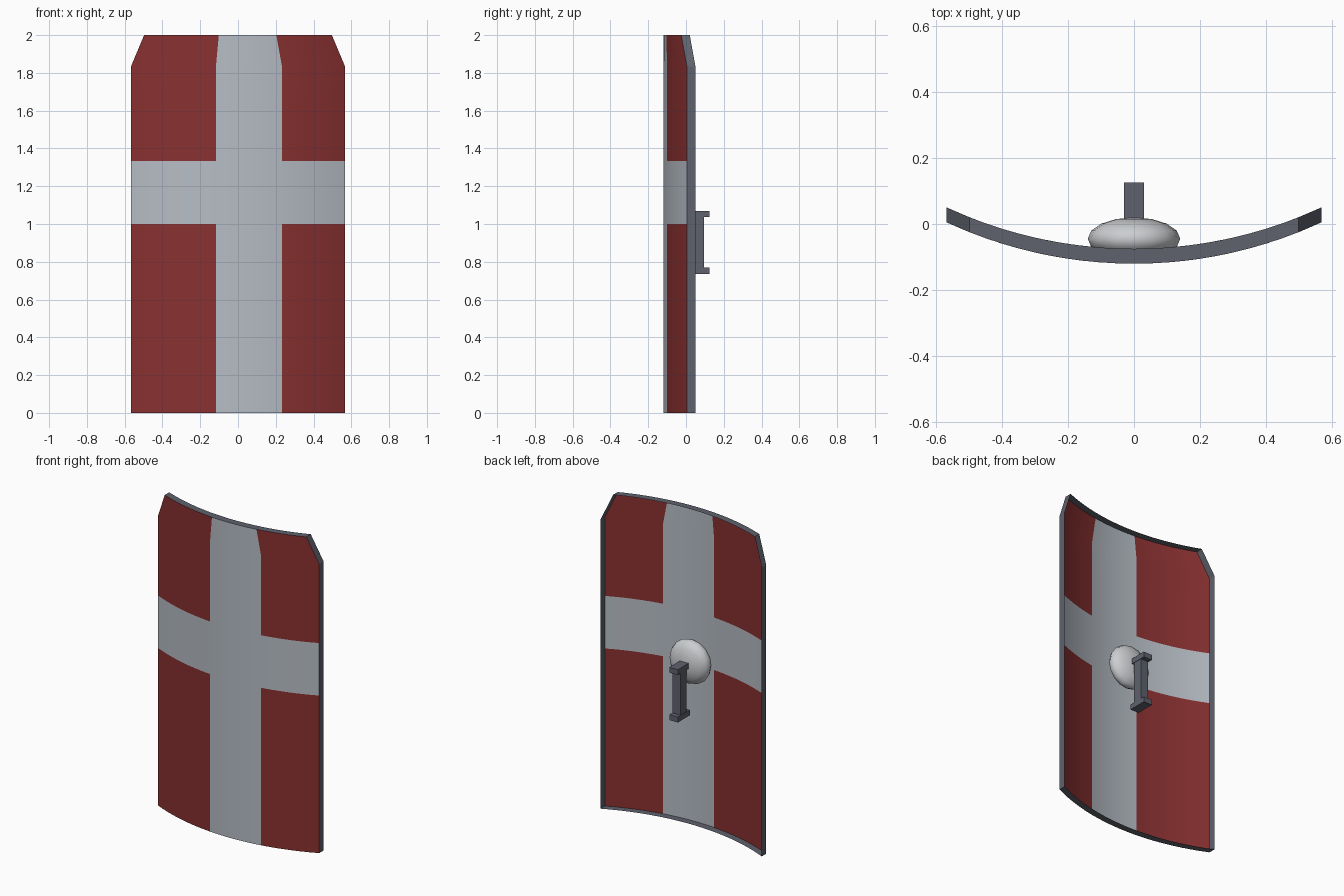
import bpy, bmesh, math
from mathutils import Matrix, Vector

cube = bpy.data.objects.get("Cube")
if cube:
    bpy.data.objects.remove(cube, do_unlink=True)

COLS, ROWS = 20, 12
HALF_WIDTH, HEIGHT, RADIUS = 0.567, 2.0, 1.348
FRONT_Y, DEPTH = -0.12, 0.045
TOP_TAPER = 0.87


def material(name, color):
    m = bpy.data.materials.new(name)
    m.use_nodes = True
    m.diffuse_color = (*color, 1)
    m.node_tree.nodes["Principled BSDF"].inputs["Base Color"].default_value = (*color, 1)
    return m


red = material("dark red", (0.25, 0.03, 0.03))
pale = material("pale grey", (0.47, 0.51, 0.56))
iron = material("dark iron", (0.115, 0.122, 0.155))
steel = material("bright steel", (0.60, 0.61, 0.63))


def finish(bm, name, mats, angle=None):
    mesh = bpy.data.meshes.new(name)
    bm.to_mesh(mesh)
    bm.free()
    for m in mats:
        mesh.materials.append(m)
    obj = bpy.data.objects.new(name, mesh)
    bpy.context.collection.objects.link(obj)
    if angle:
        bpy.ops.object.select_all(action="DESELECT")
        obj.select_set(True)
        bpy.context.view_layer.objects.active = obj
        bpy.ops.object.shade_smooth_by_angle(angle=math.radians(angle))
    return obj


def curved_sheet():
    """Curved board whose top row of faces tapers to clipped corners."""
    bm = bmesh.new()
    half_angle = math.asin(HALF_WIDTH / RADIUS)
    grid = []
    for r in range(ROWS + 1):
        taper = TOP_TAPER if r == ROWS else 1
        row = []
        for c in range(COLS + 1):
            a = half_angle * taper * (2 * c / COLS - 1)
            row.append(bm.verts.new((RADIUS * math.sin(a),
                                     FRONT_Y + RADIUS * (1 - math.cos(a)),
                                     HEIGHT * r / ROWS)))
        grid.append(row)
    for r in range(ROWS):
        for c in range(COLS):
            f = bm.faces.new((grid[r][c], grid[r][c + 1],
                              grid[r + 1][c + 1], grid[r + 1][c]))
            # Pale cross: one upright band and one level band
            upright = 0.4 <= (c + 0.5) / COLS <= 0.7
            level = 0.5 <= (r + 0.5) / ROWS <= 2 / 3
            f.material_index = int(upright or level)
    return bm


# Painted board, seen from both sides
finish(curved_sheet(), "shield_board", [red, pale], 15)

# Rim: the outline of the board drawn backwards
bm = curved_sheet()
board = bm.faces[:]
outline = [e for e in bm.edges if e.is_boundary]
ext = bmesh.ops.extrude_edge_only(bm, edges=outline)["geom"]
bmesh.ops.translate(bm, vec=(0, DEPTH, 0),
                    verts=[g for g in ext if isinstance(g, bmesh.types.BMVert)])
bmesh.ops.delete(bm, geom=board, context="FACES")
for f in bm.faces:
    f.material_index = 0
    f.normal_update()
    if f.normal.dot(f.calc_center_median() - Vector((0, 0, 1))) < 0:
        f.normal_flip()
finish(bm, "shield_rim", [iron], 15)

# Boss: flattened ball with its pole to the back
bm = bmesh.new()
bmesh.ops.create_uvsphere(bm, u_segments=16, v_segments=8, radius=1)
bmesh.ops.transform(bm, verts=bm.verts, matrix=(
    Matrix.Translation((0, -0.045, 1.05))
    @ Matrix.Diagonal((0.14, 0.065, 0.14, 1))
    @ Matrix.Rotation(math.pi / 2, 4, "X")))
finish(bm, "boss", [steel], 60)


def box(name, size, centre):
    bm = bmesh.new()
    bmesh.ops.create_cube(bm, size=1)
    bmesh.ops.transform(bm, verts=bm.verts, matrix=(
        Matrix.Translation(centre) @ Matrix.Diagonal((*size, 1))))
    return finish(bm, name, [iron])


# Handle: upright grip between two end blocks
box("handle_grip", (0.055, 0.06, 0.28), (0, 0.065, 0.903))
for name, z in (("handle_top_block", 1.053), ("handle_bottom_block", 0.752)):
    box(name, (0.06, 0.12, 0.034), (0, 0.065, z))
